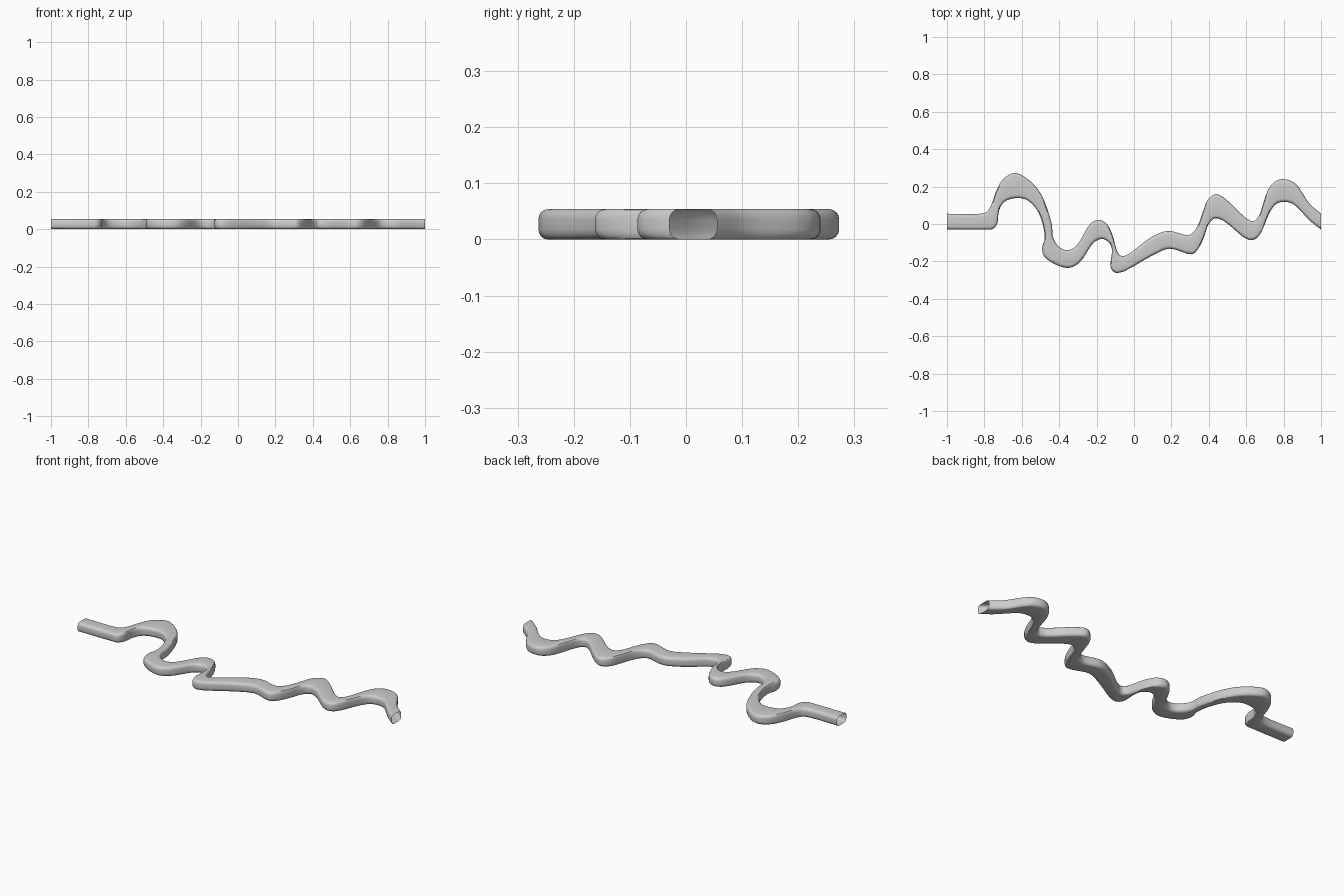
import bpy, bmesh, math
from mathutils import Vector

if "Cube" in bpy.data.objects:
    bpy.data.objects.remove(bpy.data.objects["Cube"])

HEIGHT, RADIUS, STEPS, ARC = 0.054, 0.018, 4, 4

# Paired bank points along the winding channel: upper x, y, lower x, y
BANKS = [
    (-1, .055, -1, -.03), (-.82, .055, -.80, -.03), (-.785, .067, -.755, -.027),
    (-.76, .11, -.732, 0), (-.737, .176, -.722, .07), (-.70, .24, -.695, .117),
    (-.64, .273, -.635, .138), (-.575, .245, -.572, .128), (-.50, .165, -.51, .06),
    (-.44, 0, -.477, -.075), (-.433, -.07, -.492, -.13), (-.40, -.123, -.475, -.18),
    (-.355, -.14, -.36, -.235), (-.31, -.118, -.295, -.21), (-.23, .005, -.214, -.098),
    (-.19, .022, -.17, -.08), (-.15, .005, -.135, -.097), (-.118, -.05, -.118, -.135),
    (-.08, -.163, -.124, -.235), (-.05, -.171, -.09, -.263), (.085, -.075, .096, -.17),
    (.18, -.037, .19, -.132), (.295, -.058, .31, -.162), (.337, -.016, .343, -.133),
    (.37, .07, .374, -.07), (.395, .13, .40, 0), (.44, .16, .433, .03),
    (.49, .134, .48, .016), (.625, .016, .615, -.086), (.658, .027, .663, -.07),
    (.718, .187, .727, .064), (.755, .228, .76, .107), (.797, .24, .80, .118),
    (.86, .219, .85, .107), (.94, .107, .94, .018), (1, .055, 1, -.03),
]


def smooth_path(pts):
    """Centripetal Catmull-Rom through the points."""
    p = [2 * pts[0] - pts[1]] + pts + [2 * pts[-1] - pts[-2]]
    out = []
    for i in range(1, len(p) - 2):
        q = p[i - 1:i + 3]
        k = [0.0]
        for a, b in zip(q, q[1:]):
            k.append(k[-1] + math.sqrt((b - a).length))
        for s in range(STEPS):
            t = k[1] + (k[2] - k[1]) * s / STEPS
            mix = lambda a, b, m, n: a.lerp(b, (t - k[m]) / (k[n] - k[m]))
            a1, a2, a3 = (mix(q[j], q[j + 1], j, j + 1) for j in range(3))
            out.append(mix(mix(a1, a2, 0, 2), mix(a2, a3, 1, 3), 1, 2))
    return out + [pts[-1]]


upper = smooth_path([Vector((b[0], b[1], 0)) for b in BANKS])
lower = smooth_path([Vector((b[2], b[3], 0)) for b in BANKS])

# Rounded-rectangle section lofted between the two banks, ends left open
bm = bmesh.new()
rings = []
for u, l in zip(upper, lower):
    across = (u - l).normalized()
    ring = []
    for base, sx, sz, start in ((u, 1, -1, -90), (u, 1, 1, 0), (l, -1, 1, 90), (l, -1, -1, 180)):
        for j in range(ARC + 1):
            a = math.radians(start + 90 * j / ARC)
            co = base + across * RADIUS * (math.cos(a) - sx)
            co.z = HEIGHT / 2 + sz * (HEIGHT / 2 - RADIUS) + RADIUS * math.sin(a)
            ring.append(bm.verts.new(co))
    rings.append(ring)
for a, b in zip(rings, rings[1:]):
    for j in range(len(a)):
        n = (j + 1) % len(a)
        bm.faces.new((a[j], a[n], b[n], b[j]))
bmesh.ops.recalc_face_normals(bm, faces=bm.faces)

mesh = bpy.data.meshes.new("winding_tube")
bm.to_mesh(mesh)
bm.free()
tube = bpy.data.objects.new("winding_tube", mesh)
bpy.context.collection.objects.link(tube)
bpy.context.view_layer.objects.active = tube
tube.select_set(True)
bpy.ops.object.shade_smooth_by_angle(angle=math.radians(30))
